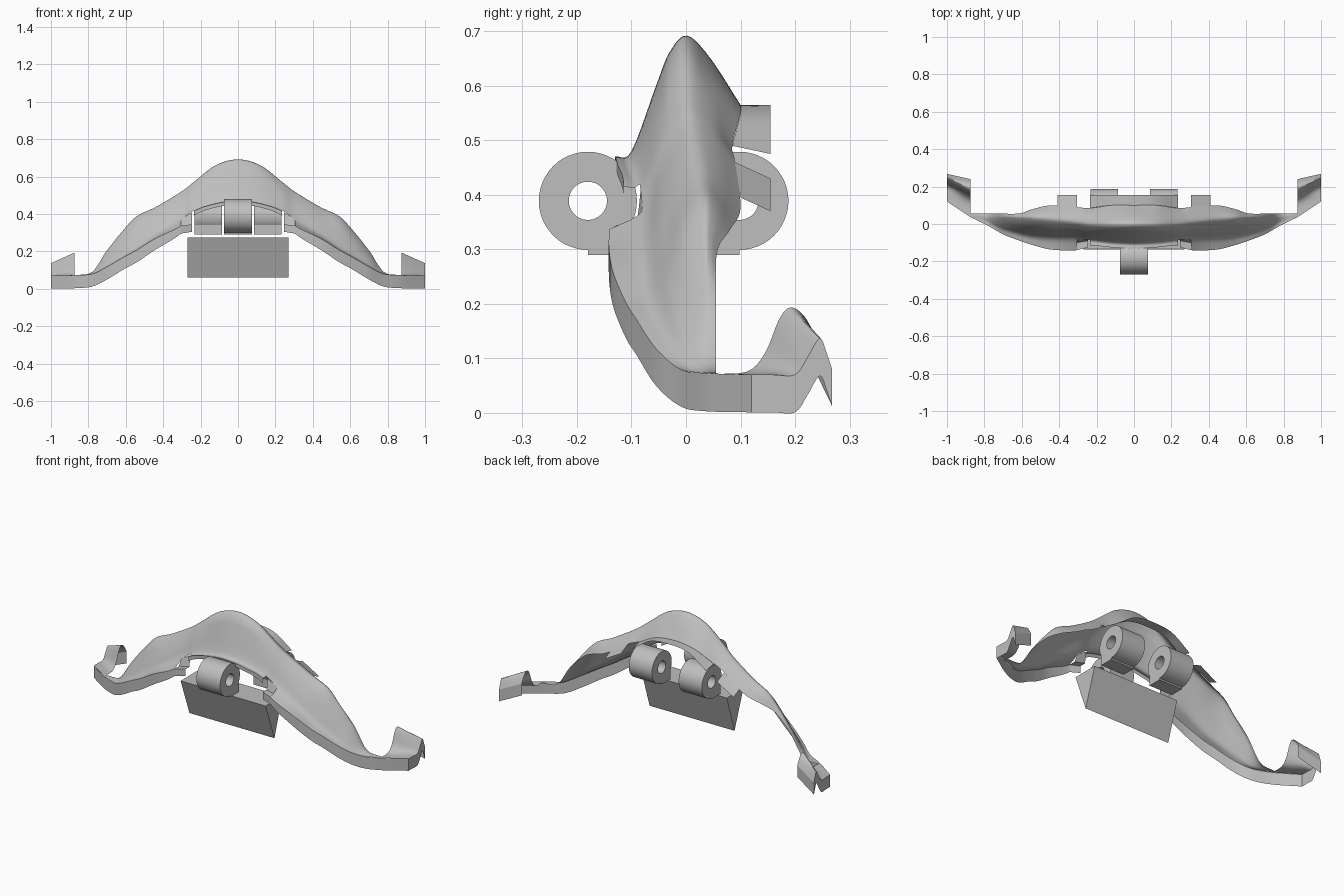
import bpy, bmesh, math
from mathutils import Vector

if "Cube" in bpy.data.objects:
    bpy.data.objects.remove(bpy.data.objects["Cube"])

grey = bpy.data.materials.new("plain grey")
grey.diffuse_color = (0.52, 0.52, 0.52, 1)
grey.use_nodes = True
grey.node_tree.nodes["Principled BSDF"].inputs["Base Color"].default_value = grey.diffuse_color


def finish(name, bm, mirror=False, angle=35):
    me = bpy.data.meshes.new(name)
    bm.to_mesh(me)
    bm.free()
    me.materials.append(grey)
    ob = bpy.data.objects.new(name, me)
    bpy.context.collection.objects.link(ob)
    if mirror:
        mod = ob.modifiers.new("mirror", 'MIRROR')
        mod.merge_threshold = 0.001
    bpy.ops.object.select_all(action='DESELECT')
    bpy.context.view_layer.objects.active = ob
    ob.select_set(True)
    bpy.ops.object.shade_smooth_by_angle(angle=math.radians(angle))
    return ob


def spline(pts, n):
    """Smooth curve through the points, n steps per span; level where it meets the mirror plane."""
    pts = [Vector(p) for p in pts]
    if n == 1:
        return pts
    first = 2 * pts[0] - pts[1]
    if pts[0].x == 0 and pts[1].x > 0:
        first = Vector((-pts[1].x, pts[1].y, pts[1].z))
    ext = [first] + pts + [2 * pts[-1] - pts[-2]]
    out = []
    for k in range(1, len(ext) - 2):
        a, b, c, d = ext[k - 1:k + 3]
        for s in range(n):
            t = s / n
            out.append(0.5 * (2 * b + (c - a) * t + (2 * a - 5 * b + 4 * c - d) * t * t
                              + (3 * b - a - 3 * c + d) * t ** 3))
    return out + [pts[-1]]


def sheet(name, rows, nu=1, nv=1, skip=None, angle=35):
    """Mirrored open surface through rows of 3D points."""
    rows = [spline(r, nv) for r in rows]
    cols = [spline(c, nu) for c in zip(*rows)]
    bm = bmesh.new()
    g = [[bm.verts.new(p) for p in c] for c in cols]
    for j in range(len(g) - 1):
        for i in range(len(g[0]) - 1):
            q = [g[j][i], g[j][i + 1], g[j + 1][i + 1], g[j + 1][i]]
            c = sum((v.co for v in q), Vector()) / 4
            if not (skip and skip(c, j // nv)):
                bm.faces.new(q)
    return finish(name, bm, True, angle)


# Arched shell: sections across the ridge, from front edge to back edge
stations = [
    (0.00, [(-.13, .47), (-.10, .48), (-.055, .60), (-.03, .662), (.002, .692), (.045, .65), (.10, .565)]),
    (0.12, [(-.125, .455), (-.095, .465), (-.053, .575), (-.03, .632), (.002, .660), (.045, .62), (.10, .55)]),
    (0.235, [(-.115, .415), (-.085, .42), (-.05, .50), (-.025, .545), (.004, .572), (.05, .54), (.085, .49)]),
    (0.305, [(-.14, .337), (-.08, .37), (-.045, .44), (-.02, .485), (.01, .518), (.05, .50), (.09, .46)]),
    (0.44, [(-.137, .27), (-.08, .288), (-.045, .35), (-.01, .405), (.025, .437), (.06, .42), (.10, .375)]),
    (0.54, [(-.113, .208), (-.07, .222), (-.038, .285), (-.006, .35), (.03, .388), (.055, .375), (.08, .335)]),
    (0.61, [(-.09, .17), (-.055, .182), (-.028, .235), (.0, .285), (.032, .316), (.045, .312), (.057, .295)]),
    (0.70, [(-.055, .118), (-.03, .128), (-.01, .155), (.015, .185), (.035, .203), (.045, .206), (.055, .205)]),
    (0.78, [(-.01, .08), (.005, .08), (.015, .083), (.025, .087), (.035, .09), (.045, .09), (.055, .088)]),
]
stations.append((.875, [(.037 + .003 * k, .073) for k in range(7)]))
sheet("arched_shell", [[(x, y, z) for y, z in sec] for x, sec in stations], 6, 5,
      lambda c, j: j == 0 and .235 < c.x < .305, 60)

# Upright lip along the front edge
drops = [.02, .02, .025, .042, .06, .065, .065, .068, .068, .07]
lip = [[(x, s[0][0], s[0][1] - d), (x, s[0][0], s[0][1])] for (x, s), d in zip(stations, drops)]
lip.append([(1, .12, .001), (1, .12, .07)])
sheet("front_lip", lip, 6, 1, lambda c, j: .235 < c.x < .305)

# Curled end tabs with a skirt down the outside and across the back
inner = [(.037, .073), (.11, .075), (.145, .11), (.17, .17), (.19, .193), (.215, .18), (.24, .137)]
outer = [(.12, .07), (.16, .07), (.20, .07), (.222, .10), (.245, .137), (.258, .11), (.268, .08)]
sheet("end_tab", [[(.875, y, z) for y, z in inner], [(1, y, z) for y, z in outer]], 4, 4)
sheet("end_skirt", [[(1, y, z - .069), (1, y, z)] for y, z in outer], 4, 1)
sheet("end_back", [[(1, .268, .013), (1, .268, .08)], [(.875, .24, .07), (.875, .24, .137)]])

# Rear flange arching over the tubes, and sloping clips beside it
sheet("rear_flange", [[(0, .10, .565), (0, .155, .565)], [(.12, .10, .55), (.12, .155, .55)],
                      [(.235, .085, .49), (.235, .155, .475)]], 6)
sheet("rear_clip", [[(.305, .09, .46), (.305, .155, .43)], [(.41, .10, .395), (.41, .155, .37)]])


# Pivot tubes, open through the middle
def tube(x0, x1, y, z, r=.09, hole=.035, n=48):
    bm = bmesh.new()
    rings = []
    for x, rad in ((x0, r), (x1, r), (x1, hole), (x0, hole)):
        rings.append([bm.verts.new((x, y + rad * math.cos(2 * math.pi * k / n),
                                    z + rad * math.sin(2 * math.pi * k / n))) for k in range(n)])
    for a in range(4):
        p, q = rings[a], rings[(a + 1) % 4]
        for k in range(n):
            bm.faces.new((p[k], p[(k + 1) % n], q[(k + 1) % n], q[k]))
    bmesh.ops.recalc_face_normals(bm, faces=bm.faces)
    return bm


finish("front_pivot_tube", tube(-.075, .075, -.18, .389))
finish("rear_pivot_tube", tube(.085, .232, .098, .389), True)


# Solid pieces: profile in y and z, stretched along x
def prism(name, x0, x1, prof, mirror=False):
    bm = bmesh.new()
    f = bm.faces.new([bm.verts.new((x0, y, z)) for y, z in prof])
    ext = bmesh.ops.extrude_face_region(bm, geom=[f])['geom']
    bmesh.ops.translate(bm, vec=(x1 - x0, 0, 0),
                        verts=[v for v in ext if isinstance(v, bmesh.types.BMVert)])
    bmesh.ops.recalc_face_normals(bm, faces=bm.faces)
    finish(name, bm, mirror, 20)


prism("hanging_wedge", -.27, .27, [(-.135, .275), (.015, .275), (-.055, .06)])
prism("front_foot", -.075, .075, [(-.18, .29), (-.10, .29), (-.10, .34), (-.18, .305)])
prism("rear_foot", .085, .232, [(.02, .29), (.098, .29), (.098, .305), (.02, .34)], True)

# Bent bracket joining lip and shell at the notch
sheet("notch_bracket", [[(.245, -.125, .305), (.245, -.125, .345), (.245, -.09, .345), (.245, -.083, .41)],
                        [(.305, -.14, .295), (.305, -.14, .337), (.305, -.10, .337), (.305, -.08, .37)]])
